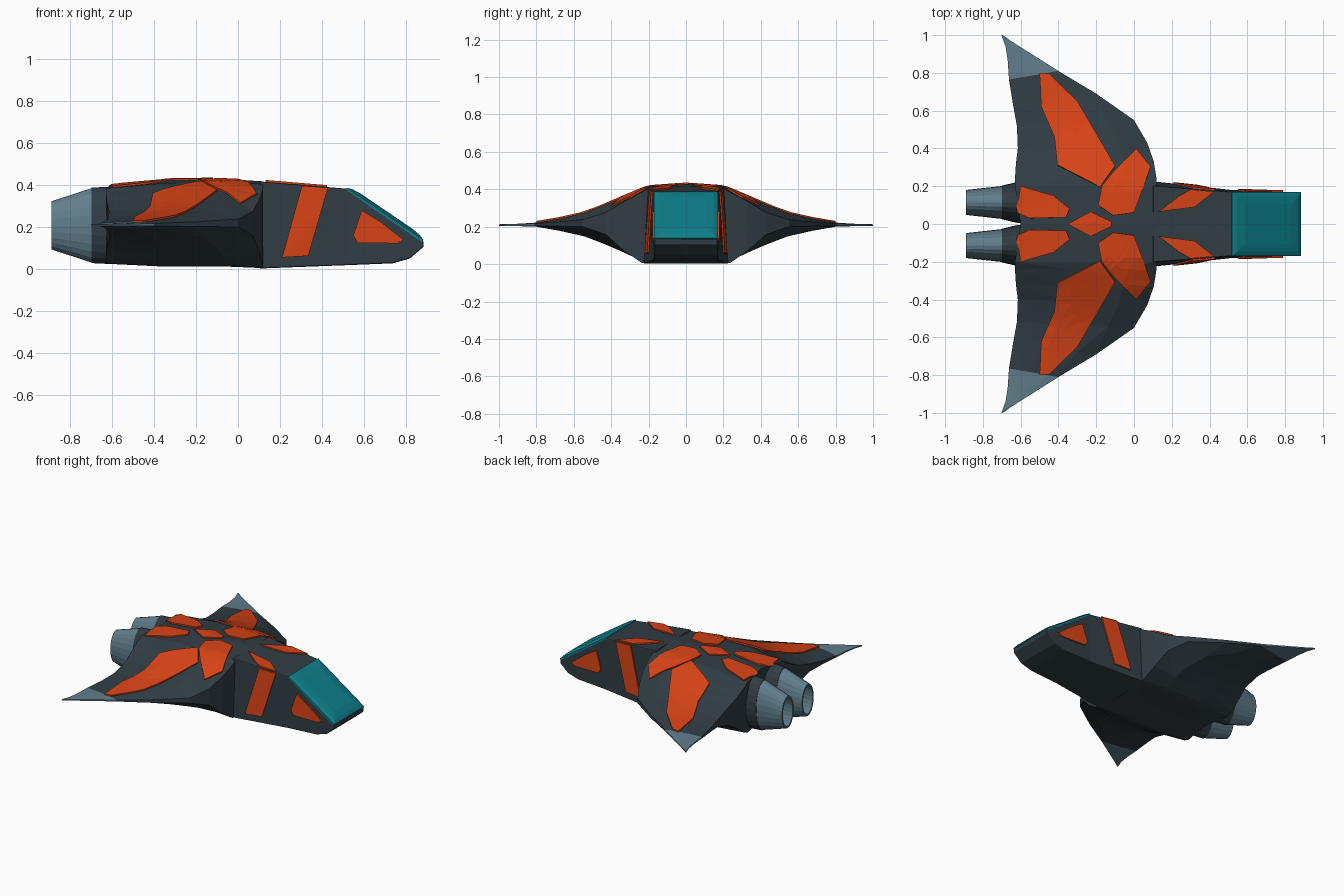
import bpy, bmesh, math
from mathutils import Vector
from mathutils.bvhtree import BVHTree

if "Cube" in bpy.data.objects:
    bpy.data.objects.remove(bpy.data.objects["Cube"])


def material(name, rgb):
    m = bpy.data.materials.new(name)
    m.diffuse_color = (*rgb, 1)
    m.use_nodes = True
    m.node_tree.nodes["Principled BSDF"].inputs["Base Color"].default_value = m.diffuse_color
    return m


DARK = material("dark slate", (0.030, 0.046, 0.057))
GREY = material("blue grey", (0.117, 0.205, 0.258))
ORANGE = material("deep orange", (0.68, 0.056, 0.008))
TEAL = material("teal glass", (0.004, 0.215, 0.26))


def finish(bm, name, mats, fix=True):
    if fix:
        bmesh.ops.recalc_face_normals(bm, faces=bm.faces)
    me = bpy.data.meshes.new(name)
    bm.to_mesh(me)
    bm.free()
    ob = bpy.data.objects.new(name, me)
    bpy.context.collection.objects.link(ob)
    for m in mats:
        me.materials.append(m)
    return ob


def loft(rings, caps=True, rule=None):
    """Skin a list of point rings; rule(i) gives a material index per span."""
    bm = bmesh.new()
    loops = [[bm.verts.new(p) for p in r] for r in rings]
    n = len(rings[0])
    for i in range(len(loops) - 1):
        a, b = loops[i], loops[i + 1]
        for k in range(n):
            f = bm.faces.new((a[k], a[(k + 1) % n], b[(k + 1) % n], b[k]))
            f.material_index = rule(i) if rule else 0
    if caps:
        for i, l in ((0, loops[0]), (len(loops) - 2, loops[-1])):
            bm.faces.new(l).material_index = rule(i) if rule else 0
    bmesh.ops.recalc_face_normals(bm, faces=bm.faces)
    bmesh.ops.triangulate(bm, faces=[f for f in bm.faces if len(f.verts) == 4])
    return bm


# Wing body: lead x,y / trail x,y / crest top, bottom / lead top, bottom / trail top, bottom
STATIONS = [
    (.12, .00, -.60, .00, .428, .020, .418, .010, .400, .030),
    (.12, .20, -.63, .20, .413, .012, .405, .004, .385, .025),
    (.12, .235, -.63, .24, .400, .018, .385, .006, .360, .040),
    (.105, .33, -.625, .32, .362, .060, .335, .070, .315, .100),
    (.07, .43, -.615, .40, .322, .102, .275, .160, .275, .150),
    (.00, .55, -.620, .52, .275, .148, .238, .200, .240, .185),
    (-.20, .69, -.640, .63, .243, .178, .225, .203, .224, .198),
    (-.40, .81, -.662, .765, .222, .200, .217, .205, .217, .205),
    (-.55, .905, -.668, .86, .216, .203, .214, .205, .214, .205),
    (-.65, .968, -.680, .94, .214, .204, .213, .205, .213, .205),
    (-.695, 1.0, -.702, .998, .213, .205, .212, .206, .212, .206),
]


def wing_ring(s, side):
    xl, yl, xt, yt, zt, zb, lt, lb, tt, tb = s

    def p(f, z):
        return (xl + (xt - xl) * f, side * (yl + (yt - yl) * f), z)
    return [p(0, lt), p(.22, zt), p(.62, zt - .1 * (zt - tt)), p(1, tt),
            p(1, tb), p(.65, zb), p(.25, zb), p(0, lb)]


rings = [wing_ring(s, -1) for s in reversed(STATIONS[1:])] + [wing_ring(s, 1) for s in STATIONS]
tip = 7
last = len(rings) - 1
wing_bm = loft(rings, rule=lambda i: 1 if i < len(STATIONS) - 1 - tip or i >= last - (len(STATIONS) - 1 - tip) else 0)
wing_tree = BVHTree.FromBMesh(wing_bm)
finish(wing_bm, "wing_body", [DARK, GREY])

# Nose: x, bottom, top, half width at bottom, half width at top
NOSE = [(.10, .002, .418, .226, .203), (.52, .018, .383, .180, .170),
        (.74, .027, .228, .172, .170), (.82, .050, .172, .170, .169),
        (.885, .105, .132, .168, .168)]
nose_bm = loft([[(x, -hb, zb), (x, hb, zb), (x, ht, zt), (x, -ht, zt)] for x, zb, zt, hb, ht in NOSE])
nose_tree = BVHTree.FromBMesh(nose_bm)
nose = finish(nose_bm, "nose_hull", [DARK])
bev = nose.modifiers.new("edge", 'BEVEL')
bev.width, bev.segments, bev.angle_limit = .007, 2, math.radians(35)

# Canopy: domed pane lying on the sloped nose
lo, hi = Vector((.884, 0, .137)), Vector((.518, 0, .386))
up = Vector((.56, 0, .83))


def pane(inset, lift):
    a, b = lo.lerp(hi, inset), hi.lerp(lo, inset)
    w = .170 - inset * .40
    return [c + up * lift + Vector((0, s * w, 0)) for c, s in ((a, -1), (a, 1), (b, 1), (b, -1))]


finish(loft([pane(.0, -.01), pane(.0, .002), pane(.06, .011), pane(.16, .016)]), "canopy", [TEAL])


# Engines: dark cowl plus hollow grey nozzle on each side
def oval(x, y, ry, rz, n=24):
    return [(x, y + ry * math.cos(2 * math.pi * k / n), .208 + rz * math.sin(2 * math.pi * k / n)) for k in range(n)]


for side, label in ((-1, "right"), (1, "left")):
    y = side * .114
    finish(loft([oval(-.52, y, .112, .18), oval(-.62, y, .108, .184), oval(-.70, y, .089, .180)]),
           label + "_engine_cowl", [DARK])
    noz = finish(loft([oval(-.68, y, .087, .178), oval(-.70, y, .087, .177), oval(-.89, y, .066, .115),
                       oval(-.89, y, .056, .100), oval(-.74, y, .066, .135)]),
                 label + "_nozzle", [GREY])


# Thin painted plates laid on the hull by ray projection
def plate(name, outline, tree, axis, side=1, thick=.009):
    bm = bmesh.new()
    pts = [(u, side * v, 0) if axis == 'z' else (u, v, 0) for u, v in outline]
    face = bm.faces.new([bm.verts.new(p) for p in pts])
    bmesh.ops.triangulate(bm, faces=[face])
    bmesh.ops.subdivide_edges(bm, edges=bm.edges[:], cuts=3, use_grid_fill=True)
    bm.normal_update()
    base = bm.verts[:]
    normals = []
    for v in base:
        u, w = v.co.x, v.co.y
        if axis == 'z':
            start, ray = Vector((u, w, 1)), Vector((0, 0, -1))
        else:
            start, ray = Vector((u, side, w)), Vector((0, -side, 0))
        hit = tree.ray_cast(start, ray)
        if hit[0] is None:
            hit = tree.find_nearest(Vector((u, w, .4)) if axis == 'z' else Vector((u, side * .2, w)))
        v.co = hit[0]
        normals.append(-ray if axis == 'y' else hit[1])
    # thicken: lifted copy on top, walls round the rim
    rim = [e for e in bm.edges if e.is_boundary]
    top = {v: bm.verts.new(v.co + n * thick) for v, n in zip(base, normals)}
    for f in bm.faces[:]:
        bm.faces.new([top[v] for v in f.verts])
    for e in rim:
        a, b = e.verts
        bm.faces.new((a, b, top[b], top[a]))
    finish(bm, name, [ORANGE])


WING_PLATES = {
    "wing_plate": [(-.50, .80), (-.45, .795), (-.30, .65), (-.10, .305), (-.18, .195),
                   (-.405, .31), (-.42, .46), (-.49, .62)],
    "shoulder_plate": [(.01, .395), (.088, .30), (.0, .06), (-.11, .045), (-.19, .10), (-.17, .20), (-.095, .29)],
    "engine_plate": [(-.60, .20), (-.425, .15), (-.34, .08), (-.36, .035), (-.55, .03), (-.62, .06)],
}
for side, label in ((-1, "right_"), (1, "left_")):
    for name, outline in WING_PLATES.items():
        plate(label + name, outline, wing_tree, 'z', side)
    plate(label + "nose_top_plate", [(.13, .065), (.32, .09), (.425, .172), (.30, .183), (.24, .15)],
          nose_tree, 'z', side)
    plate(label + "nose_stripe", [(.305, .397), (.43, .388), (.335, .062), (.21, .055)], nose_tree, 'y', side)
    plate(label + "side_window", [(.59, .28), (.68, .225), (.79, .14), (.76, .122), (.57, .125), (.55, .16)],
          nose_tree, 'y', side)
plate("centre_plate", [(-.35, 0), (-.23, .065), (-.12, .012), (-.12, -.012), (-.23, -.065)], wing_tree, 'z')
